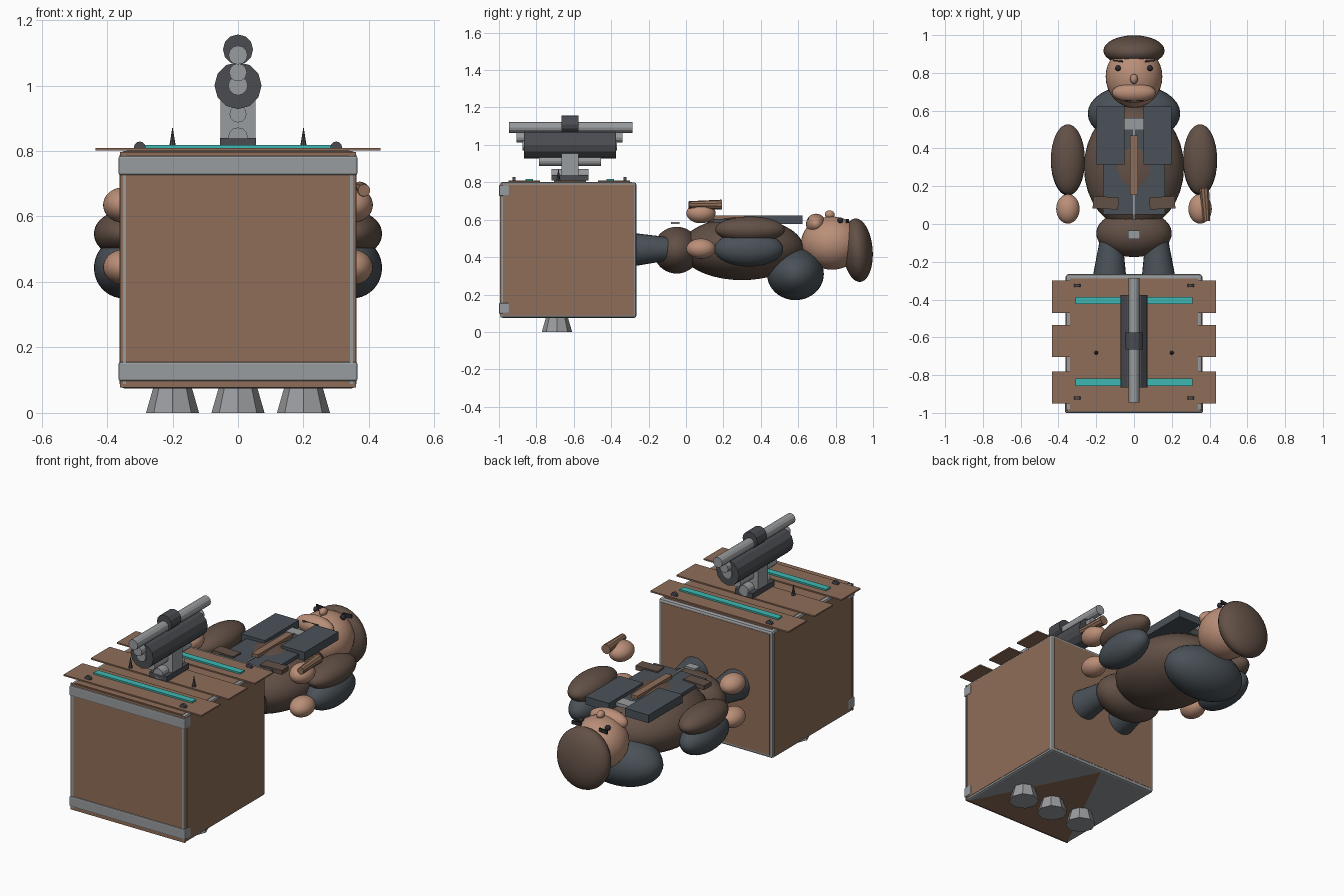
import bpy
import math
from mathutils import Vector

if "Cube" in bpy.data.objects:
    bpy.data.objects.remove(bpy.data.objects["Cube"])


def material(name, *srgb):
    col = [c / 12.92 if c < 0.04 else ((c + 0.055) / 1.055) ** 2.4 for c in srgb] + [1]
    m = bpy.data.materials.new(name)
    m.use_nodes = True
    m.diffuse_color = col
    m.node_tree.nodes["Principled BSDF"].inputs["Base Color"].default_value = col
    return m


wood = material("wood", 0.56, 0.43, 0.345)
steel = material("steel", 0.60, 0.61, 0.62)
slate = material("slate", 0.29, 0.32, 0.345)
gunmetal = material("gunmetal", 0.29, 0.30, 0.32)
brown = material("dark_brown", 0.385, 0.315, 0.275)
skin = material("skin", 0.73, 0.56, 0.47)
teal = material("teal", 0.24, 0.72, 0.70)
black = material("black", 0.17, 0.17, 0.19)


def finish(name, mat, smooth=False):
    o = bpy.context.object
    o.name = name
    o.data.materials.append(mat)
    if smooth:
        bpy.ops.object.shade_smooth_by_angle(angle=math.radians(40))
    return o


def box(name, mat, center, size, bevel=0, turn=0):
    bpy.ops.mesh.primitive_cube_add(size=1, location=center)
    o = finish(name, mat)
    o.scale = size
    o.rotation_euler.z = turn
    if bevel:
        bpy.ops.object.transform_apply(location=False, rotation=False, scale=True)
        mod = o.modifiers.new("rounded", 'BEVEL')
        mod.width = bevel
        mod.segments = 2
    return o


def ball(name, mat, center, radii, tilt=0):
    bpy.ops.mesh.primitive_uv_sphere_add(segments=32, ring_count=20, location=center)
    o = finish(name, mat, True)
    o.scale = radii
    o.rotation_euler.x = tilt
    return o


def rod(name, mat, a, b, r1, r2=None, sides=12, smooth=False):
    """Cylinder or cone from point a to point b."""
    a, b = Vector(a), Vector(b)
    bpy.ops.mesh.primitive_cone_add(vertices=sides, radius1=r1, radius2=r1 if r2 is None else r2,
                                    depth=(b - a).length, location=(a + b) / 2)
    o = finish(name, mat, smooth)
    o.rotation_mode = 'QUATERNION'
    o.rotation_quaternion = (b - a).to_track_quat('Z', 'Y')
    return o


def along(name, mat, y0, y1, z, r, sides=12):
    return rod(name, mat, (0, y0, z), (0, y1, z), r, sides=sides)


SIDES = ((1, "left"), (-1, "right"))

# Crate: steel frame with wooden panels
MID, CZ = -0.628, 0.4375
box("crate_frame", steel, (0, MID, CZ), (0.72, 0.725, 0.725), 0.012)
box("front_panel", wood, (0, -0.99, CZ), (0.72, 0.006, 0.72))
box("back_panel", wood, (0, -0.266, CZ), (0.685, 0.004, 0.69))
box("top_panel", wood, (0, MID - 0.01, 0.8), (0.68, 0.70, 0.004))
for s, side in SIDES:
    box(side + "_panel", wood, (s * 0.36, MID, CZ), (0.004, 0.70, 0.70))
    box(side + "_front_trim", steel, (s * 0.347, -0.992, CZ), (0.01, 0.006, 0.70))
for z, label in ((0.126, "lower"), (0.756, "upper")):
    box(label + "_strap", steel, (0, -0.972, z), (0.73, 0.056, 0.058), 0.006)

# Wooden triangle on the underside
mesh = bpy.data.meshes.new("underside_panel")
mesh.from_pydata([(0.35, -0.98, 0.0735), (-0.35, -0.98, 0.0735), (0, -0.28, 0.0735)], [], [(0, 2, 1)])
mesh.materials.append(wood)
mesh.validate()
bpy.context.collection.objects.link(bpy.data.objects.new("underside_panel", mesh))

# Feet
for x in (-0.2, 0, 0.2):
    rod("foot", steel, (x, -0.69, 0), (x, -0.69, 0.08), 0.081, 0.058, 8)

# Lid planks, glowing strips, bolts and spikes
for y in (-0.385, -0.62, -0.865):
    box("plank", wood, (0, y, 0.805), (0.87, 0.17, 0.008))
for y in (-0.405, -0.838):
    box("light_strip", teal, (0, y, 0.813), (0.62, 0.038, 0.01))
for s, side in SIDES:
    for y in (-0.325, -0.92):
        rod(side + "_bolt", gunmetal, (s * 0.3, y - 0.008, 0.811), (s * 0.3, y + 0.008, 0.811), 0.018)
    rod(side + "_spike", gunmetal, (s * 0.2, -0.682, 0.808), (s * 0.2, -0.682, 0.875), 0.011, 0, 8)

# Turret
box("turret_base", gunmetal, (0, -0.62, 0.825), (0.11, 0.2, 0.03))
box("turret_mount", steel, (0, -0.62, 0.89), (0.106, 0.09, 0.13))
along("lower_rod", steel, -0.72, -0.52, 0.842, 0.03)
along("middle_rod", steel, -0.785, -0.455, 0.913, 0.026)
along("main_barrel", gunmetal, -0.865, -0.375, 1.0, 0.072)
along("barrel_core", steel, -0.875, -0.37, 1.0, 0.03)
along("upper_rod", steel, -0.905, -0.34, 1.04, 0.027)
along("sight_tube", steel, -0.945, -0.285, 1.093, 0.029)
along("sight_ring", gunmetal, -0.665, -0.575, 1.11, 0.046)

# Lying figure: body
ball("torso", brown, (0, 0.3, 0.445), (0.265, 0.33, 0.168))
ball("hips", brown, (0, -0.05, 0.437), (0.2, 0.125, 0.125))
ball("hood", slate, (0, 0.585, 0.31), (0.245, 0.152, 0.14))
for s, side in SIDES:
    rod(side + "_leg", slate, (s * 0.13, -0.29, 0.44), (s * 0.12, -0.08, 0.445), 0.09, 0.06, 24, True)
    ball(side + "_upper_arm", brown, (s * 0.35, 0.342, 0.547), (0.09, 0.186, 0.07))
    ball(side + "_under_arm", slate, (s * 0.35, 0.335, 0.443), (0.09, 0.185, 0.093))
    for z in (0.635, 0.445):
        ball(side + "_hand", skin, (s * 0.35, 0.08, z), (0.062, 0.078, 0.054))
rod("held_handle", wood, (0.385, 0.015, 0.68), (0.372, 0.19, 0.68), 0.019, 0.027, 10)

# Vest and belt
box("chest_plate", slate, (0, 0.28, 0.594), (0.33, 0.46, 0.02))
box("collar_clasp", steel, (0, 0.53, 0.595), (0.1, 0.06, 0.02))
box("zipper", steel, (0, 0.26, 0.606), (0.01, 0.48, 0.006))
box("chest_stick", wood, (0, 0.31, 0.61), (0.04, 0.315, 0.025))
box("belt_buckle", steel, (0, -0.058, 0.583), (0.066, 0.045, 0.012))
for s, side in SIDES:
    box(side + "_vest_panel", slate, (s * 0.125, 0.468, 0.599), (0.148, 0.308, 0.046))
    box(side + "_pouch", brown, (s * 0.15, 0.112, 0.6), (0.135, 0.065, 0.025), turn=s * 0.05)

# Head
ball("head", skin, (0, 0.78, 0.475), (0.15, 0.165, 0.142))
ball("cap", brown, (0, 0.918, 0.437), (0.162, 0.08, 0.17), 0.08)
ball("muzzle", skin, (0, 0.695, 0.577), (0.115, 0.053, 0.055))
ball("nose", skin, (0, 0.768, 0.628), (0.02, 0.026, 0.022))
box("mouth", black, (0, 0.653, 0.603), (0.1, 0.004, 0.012))
for s, side in SIDES:
    ball(side + "_eye", black, (s * 0.085, 0.825, 0.597), (0.015, 0.015, 0.015))
    box(side + "_eyebrow", black, (s * 0.085, 0.863, 0.593), (0.055, 0.008, 0.02), turn=s * 0.12)
